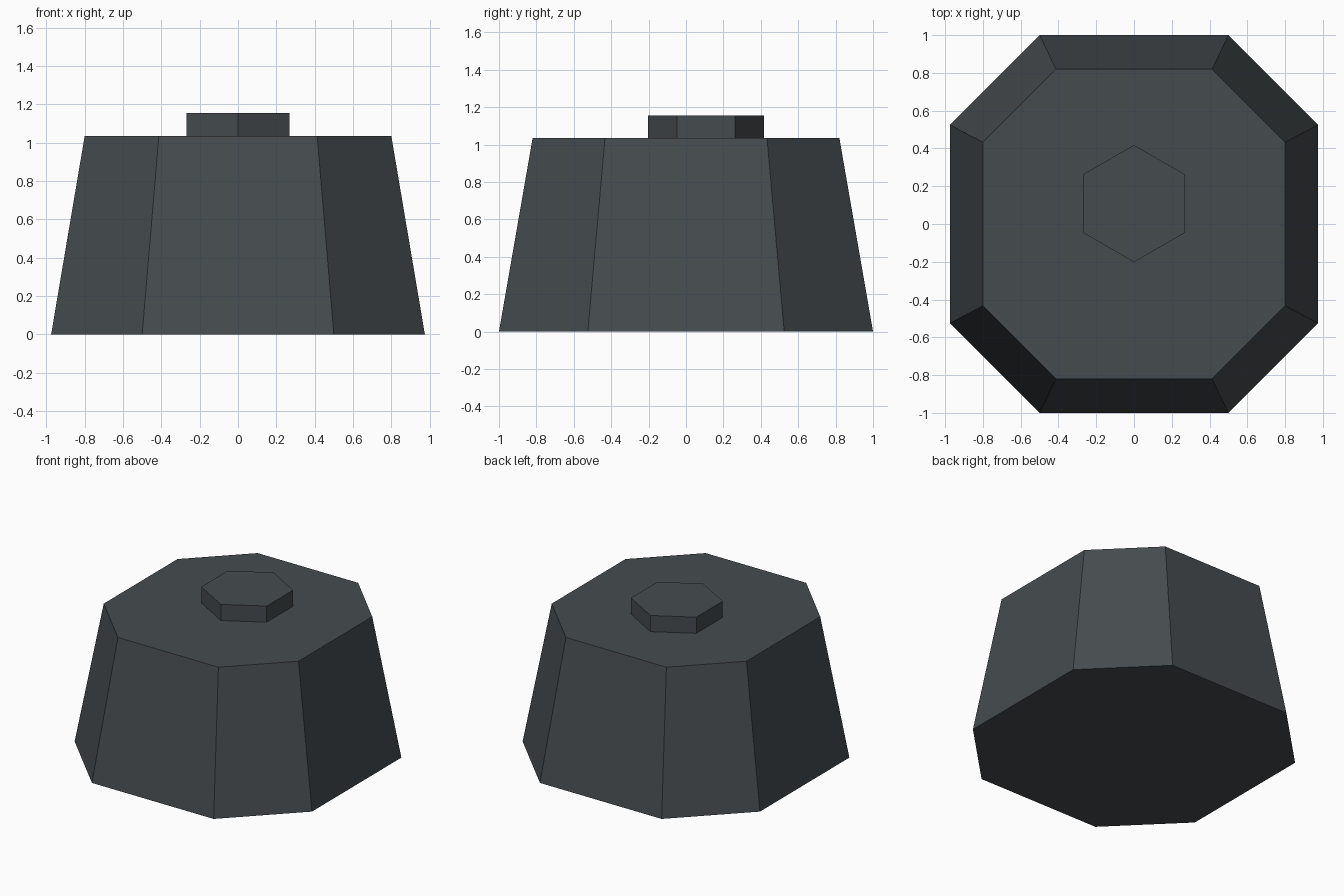
import bpy, bmesh
from math import sin, cos, pi

if "Cube" in bpy.data.objects:
    bpy.data.objects.remove(bpy.data.objects["Cube"])

slate = bpy.data.materials.new("dark_slate")
slate.diffuse_color = (0.06, 0.071, 0.077, 1)
slate.use_nodes = True
slate.node_tree.nodes["Principled BSDF"].inputs["Base Color"].default_value = slate.diffuse_color


def loft(name, bottom, top, z0, z1):
    """Closed flat-faced solid between two matching outlines."""
    bm = bmesh.new()
    low = [bm.verts.new((x, y, z0)) for x, y in bottom]
    high = [bm.verts.new((x, y, z1)) for x, y in top]
    n = len(low)
    bm.faces.new(low[::-1])
    bm.faces.new(high)
    for i in range(n):
        j = (i + 1) % n
        bm.faces.new((low[i], low[j], high[j], high[i]))
    bmesh.ops.recalc_face_normals(bm, faces=bm.faces)
    mesh = bpy.data.meshes.new(name)
    bm.to_mesh(mesh)
    bm.free()
    mesh.materials.append(slate)
    obj = bpy.data.objects.new(name, mesh)
    bpy.context.collection.objects.link(obj)
    return obj


def octagon(half_x, half_y, flat_x, flat_y):
    """Rectangle with cut corners, counter-clockwise."""
    return [(half_x, -flat_y), (half_x, flat_y), (flat_x, half_y), (-flat_x, half_y),
            (-half_x, flat_y), (-half_x, -flat_y), (-flat_x, -half_y), (flat_x, -half_y)]


# Tapered eight-sided body
loft("tapered_body", octagon(0.975, 1.0, 0.5, 0.525),
     octagon(0.80, 0.82, 0.413, 0.433), 0, 1.035)

# Six-sided cap, set slightly towards the back
hexagon = [(0.31 * sin(-i * pi / 3), 0.108 + 0.31 * cos(i * pi / 3)) for i in range(6)]
loft("hex_cap", [(x * 1.0, y) for x, y in hexagon], hexagon, 1.035, 1.155)
